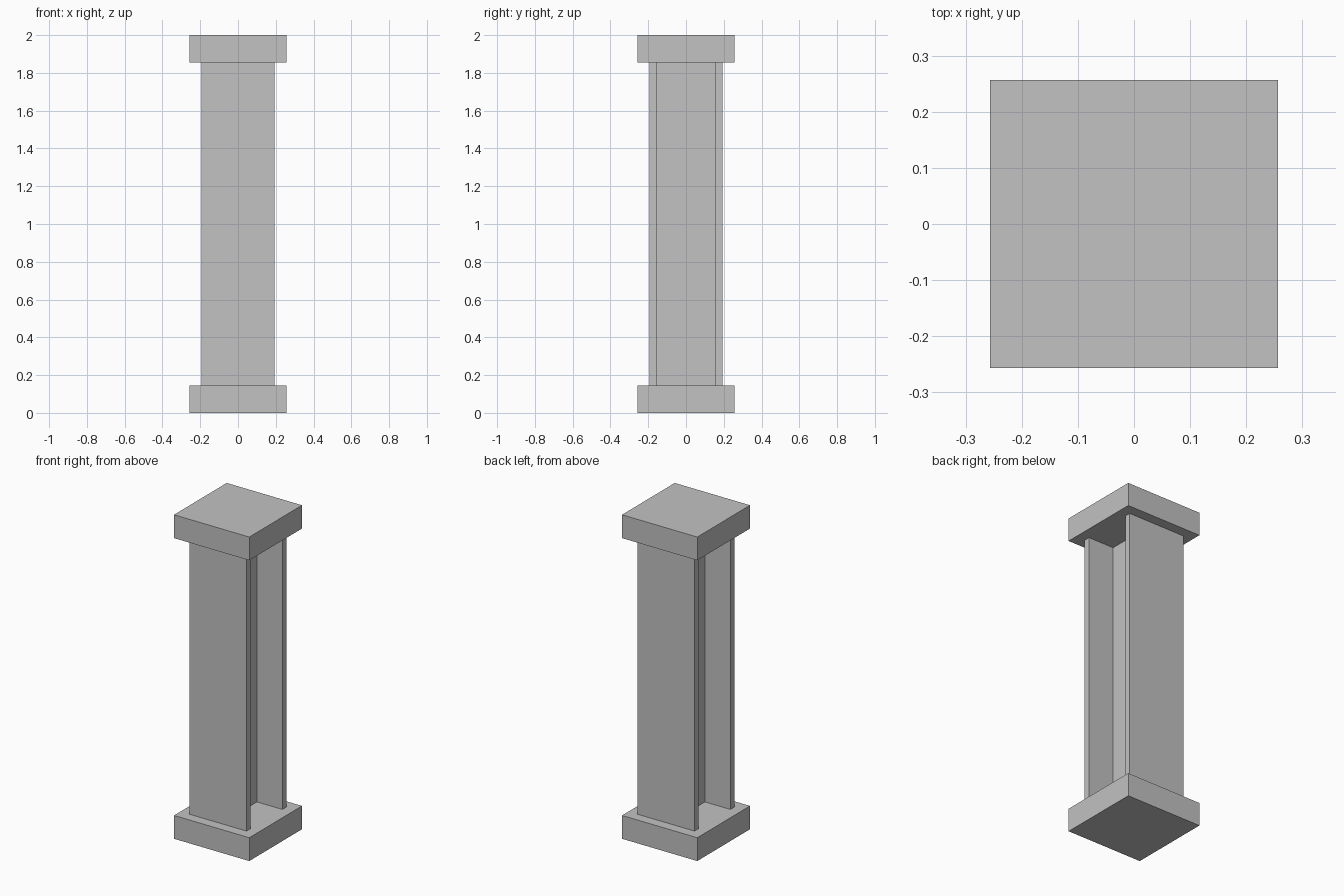
import bpy
import bmesh

default = bpy.data.objects.get("Cube")
if default:
    bpy.data.objects.remove(default, do_unlink=True)

HEIGHT = 2.0
PLATE_HALF, PLATE_H = 0.257, 0.144
FLANGE_HALF, FLANGE_INNER = 0.194, 0.156
WEB_HALF = 0.02

grey = bpy.data.materials.new("light_grey")
grey.use_nodes = True
colour = (0.54, 0.54, 0.54, 1.0)
grey.diffuse_color = colour
grey.node_tree.nodes["Principled BSDF"].inputs["Base Color"].default_value = colour


def extrude_profile(name, outline, z0, z1):
    """Solid made by raising a flat outline from z0 to z1."""
    bm = bmesh.new()
    face = bm.faces.new([bm.verts.new((x, y, z0)) for x, y in outline])
    raised = bmesh.ops.extrude_face_region(bm, geom=[face])["geom"]
    verts = [v for v in raised if isinstance(v, bmesh.types.BMVert)]
    bmesh.ops.translate(bm, verts=verts, vec=(0, 0, z1 - z0))
    bmesh.ops.recalc_face_normals(bm, faces=bm.faces)
    mesh = bpy.data.meshes.new(name)
    bm.to_mesh(mesh)
    bm.free()
    mesh.materials.append(grey)
    obj = bpy.data.objects.new(name, mesh)
    bpy.context.collection.objects.link(obj)
    return obj


# Square base and cap plates
p = PLATE_HALF
square = [(-p, -p), (p, -p), (p, p), (-p, p)]
extrude_profile("base_plate", square, 0, PLATE_H)
extrude_profile("cap_plate", square, HEIGHT - PLATE_H, HEIGHT)

# I-beam shaft: right half of the section, then its half-turn copy
f, i, w = FLANGE_HALF, FLANGE_INNER, WEB_HALF
half = [(f, -f), (f, -i), (w, -i), (w, i), (f, i), (f, f)]
section = half + [(-x, -y) for x, y in half]
extrude_profile("beam_shaft", section, PLATE_H, HEIGHT - PLATE_H)
